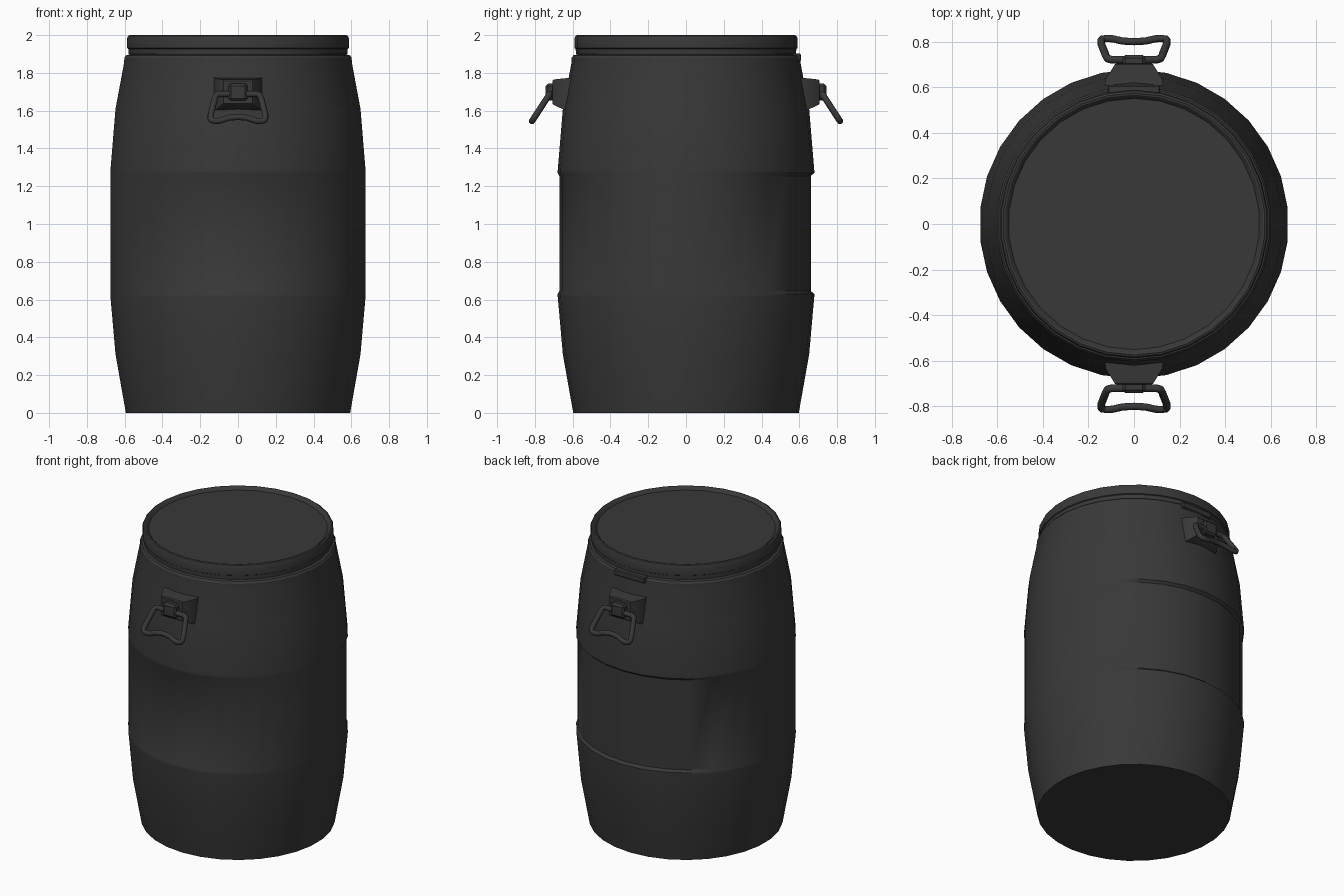
import bpy, bmesh, math

if "Cube" in bpy.data.objects:
    bpy.data.objects.remove(bpy.data.objects["Cube"])

SIDES = 30
dark = bpy.data.materials.new("dark_plastic")
dark.diffuse_color = (0.04, 0.04, 0.04, 1)
dark.use_nodes = True
dark.node_tree.nodes["Principled BSDF"].inputs["Base Color"].default_value = dark.diffuse_color


def finish(ob, angle=30):
    ob.data.materials.append(dark)
    bpy.ops.object.select_all(action='DESELECT')
    ob.select_set(True)
    bpy.context.view_layer.objects.active = ob
    bpy.ops.object.shade_smooth_by_angle(angle=math.radians(angle))
    return ob


def from_bmesh(name, bm):
    bmesh.ops.recalc_face_normals(bm, faces=bm.faces)
    me = bpy.data.meshes.new(name)
    bm.to_mesh(me)
    bm.free()
    ob = bpy.data.objects.new(name, me)
    bpy.context.collection.objects.link(ob)
    return ob


def loft(name, rings):
    """Skin a stack of equal-length point rings and cap both ends."""
    bm = bmesh.new()
    loops = [[bm.verts.new(p) for p in ring] for ring in rings]
    n = len(loops[0])
    for a, b in zip(loops, loops[1:]):
        for i in range(n):
            j = (i + 1) % n
            bm.faces.new((a[i], a[j], b[j], b[i]))
    bm.faces.new(loops[0])
    bm.faces.new(loops[-1])
    return from_bmesh(name, bm)


def ring(rx, z, ry=None, cy=0):
    ry = ry or rx
    angles = [math.radians(90 + 360 * i / SIDES) for i in range(SIDES)]
    return [(rx * math.cos(a), cy + ry * math.sin(a), z) for a in angles]


# Barrel body: the middle belt is pressed in at front and back only
R, BELT, SHIFT = 0.679, 0.666, -0.005
finish(loft("barrel_body", [
    ring(0.597, 0), ring(0.652, 0.31), ring(0.679, 0.615), ring(R, 0.63),
    ring(R, 0.645, BELT, SHIFT), ring(R, 1.255, BELT, SHIFT),
    ring(R, 1.27), ring(0.679, 1.285), ring(0.652, 1.61),
    ring(0.606, 1.855), ring(0.605, 1.88), ring(0.596, 1.893),
    ring(0.578, 1.897), ring(0.578, 1.91)]))

# Lid with rounded rim and shallow sunken disc
finish(loft("lid", [
    ring(0.57, 1.90), ring(0.583, 1.90), ring(0.584, 1.927),
    ring(0.590, 1.931), ring(0.590, 1.985), ring(0.585, 1.996),
    ring(0.576, 2.0), ring(0.568, 1.998), ring(0.558, 1.988),
    ring(0.552, 1.98)]))


def box(name, size, loc, bevel=0.006):
    bm = bmesh.new()
    bmesh.ops.create_cube(bm, size=1)
    for v in bm.verts:
        v.co = [v.co[i] * size[i] + loc[i] for i in range(3)]
    bmesh.ops.bevel(bm, geom=bm.edges[:], offset=bevel, segments=1, affect='EDGES')
    return finish(from_bmesh(name, bm))


# Closing latch at the back, under the lid
box("lid_latch", (0.23, 0.05, 0.04), (0, 0.585, 1.882))


def rect(hx, y, z0, z1):
    return [(-hx, y, z0), (hx, y, z0), (hx, y, z1), (-hx, y, z1)]


# Half outline of the handle loop: x, and position down the slant (0 to 1)
HALF = [(0, 0), (0.10, 0), (0.117, 0.05), (0.124, 0.2), (0.144, 0.75),
        (0.145, 0.9), (0.138, 0.98), (0.12, 1.0), (0.095, 0.99),
        (0.05, 0.88), (0, 0.85)]


def handle_loop(name):
    pts = HALF + [(-x, t) for x, t in HALF[-2:0:-1]]
    cu = bpy.data.curves.new(name, 'CURVE')
    cu.dimensions = '3D'
    cu.bevel_depth = 0.017
    cu.bevel_resolution = 2
    sp = cu.splines.new('POLY')
    sp.points.add(len(pts) - 1)
    for p, (x, t) in zip(sp.points, pts):
        p.co = (x, -0.722 - 0.093 * t, 1.688 - 0.143 * t, 1)
    sp.use_cyclic_u = True
    ob = bpy.data.objects.new(name, cu)
    bpy.context.collection.objects.link(ob)
    bpy.ops.object.select_all(action='DESELECT')
    ob.select_set(True)
    bpy.context.view_layer.objects.active = ob
    bpy.ops.object.convert(target='MESH')
    return finish(bpy.context.object, 50)


# Carry handles: tapered bracket, hinge block and hanging loop
for side, turn in (("front", 0), ("back", math.pi)):
    parts = [
        finish(loft(side + "_handle_bracket", [
            rect(0.128, -0.60, 1.595, 1.775), rect(0.125, -0.635, 1.60, 1.772),
            rect(0.085, -0.70, 1.63, 1.765), rect(0.078, -0.706, 1.637, 1.758)])),
        box(side + "_handle_hinge", (0.10, 0.055, 0.09), (0, -0.715, 1.698), 0.012),
        handle_loop(side + "_handle_loop")]
    for ob in parts:
        ob.rotation_euler.z = turn
